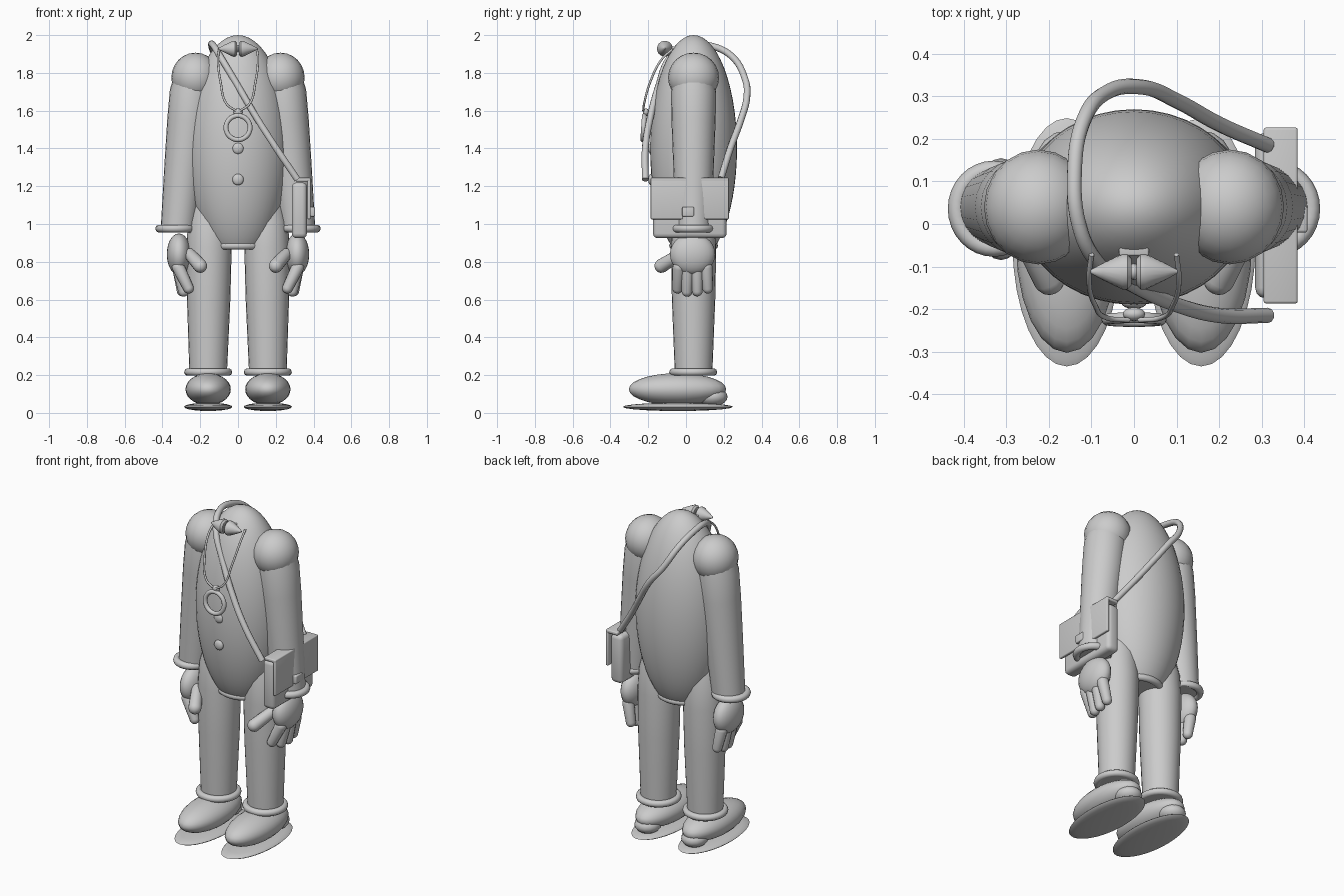
import bpy, bmesh, math
from mathutils import Vector, Matrix

if "Cube" in bpy.data.objects:
    bpy.data.objects.remove(bpy.data.objects["Cube"])

grey = bpy.data.materials.new("plain_grey")
grey.diffuse_color = (0.6, 0.6, 0.6, 1)
grey.use_nodes = True
grey.node_tree.nodes["Principled BSDF"].inputs["Base Color"].default_value = grey.diffuse_color


def finish(name, bm, angle=40):
    bmesh.ops.recalc_face_normals(bm, faces=bm.faces)
    me = bpy.data.meshes.new(name)
    bm.to_mesh(me)
    bm.free()
    ob = bpy.data.objects.new(name, me)
    bpy.context.collection.objects.link(ob)
    me.materials.append(grey)
    bpy.ops.object.select_all(action='DESELECT')
    ob.select_set(True)
    bpy.context.view_layer.objects.active = ob
    bpy.ops.object.shade_smooth_by_angle(angle=math.radians(angle))
    return ob


def ellipsoid(name, loc, size, seg=24, rings=14, cut=None):
    bm = bmesh.new()
    bmesh.ops.create_uvsphere(bm, u_segments=seg, v_segments=rings, radius=1)
    bmesh.ops.transform(bm, verts=bm.verts, matrix=Matrix.Translation(loc) @ Matrix.Diagonal((*size, 1)))
    if cut is not None:  # flat underside at this height
        r = bmesh.ops.bisect_plane(bm, geom=bm.verts[:] + bm.edges[:] + bm.faces[:],
                                   plane_co=(0, 0, cut), plane_no=(0, 0, -1), clear_outer=True)
        bmesh.ops.holes_fill(bm, edges=[e for e in bm.edges if e.is_boundary])
    return finish(name, bm)


def lathe(name, a, b, profile, seg=24, squash=1.0):
    """Revolve (fraction along a-b, radius) points round the line a-b."""
    a, b = Vector(a), Vector(b)
    q = (b - a).to_track_quat('Z', 'Y')
    bm = bmesh.new()
    loops = []
    for t, r in profile:
        loops.append([bm.verts.new(a.lerp(b, t) + q @ Vector(
            (r * squash * math.cos(2 * math.pi * i / seg), r * math.sin(2 * math.pi * i / seg), 0)))
            for i in range(seg)])
    for p, n in zip(loops, loops[1:]):
        for i in range(seg):
            j = (i + 1) % seg
            bm.faces.new((p[i], p[j], n[j], n[i]))
    bm.faces.new(loops[0][::-1])
    bm.faces.new(loops[-1])
    return finish(name, bm)


def capsule(name, a, b, r0, r1, seg=14):
    length = (Vector(b) - Vector(a)).length
    prof = []
    for k in range(6):
        u = math.radians(4 + 86 * k / 5)
        prof.append((-r0 * math.cos(u) / length, r0 * math.sin(u)))
    for k in range(6):
        u = math.radians(90 - 86 * k / 5)
        prof.append((1 + r1 * math.cos(u) / length, r1 * math.sin(u)))
    return lathe(name, a, b, prof, seg)


def ring(name, loc, rx, ry, r, tilt=(0, 0, 0), seg=32, sub=10):
    bm = bmesh.new()
    loops = []
    for i in range(seg):
        u = 2 * math.pi * i / seg
        loops.append([bm.verts.new((math.cos(u) * (rx + r * math.cos(v)), math.sin(u) * (ry + r * math.cos(v)),
                                    r * math.sin(v))) for v in [2 * math.pi * k / sub for k in range(sub)]])
    for i in range(seg):
        p, n = loops[i], loops[(i + 1) % seg]
        for k in range(sub):
            m = (k + 1) % sub
            bm.faces.new((p[k], n[k], n[m], p[m]))
    rot = Matrix.Rotation(tilt[1], 4, 'Y') @ Matrix.Rotation(tilt[0], 4, 'X')
    bmesh.ops.transform(bm, verts=bm.verts, matrix=Matrix.Translation(loc) @ rot)
    return finish(name, bm, 80)


def box(name, lo, hi, bevel):
    lo, hi = Vector(lo), Vector(hi)
    bm = bmesh.new()
    bmesh.ops.create_cube(bm, size=1)
    bmesh.ops.transform(bm, verts=bm.verts,
                        matrix=Matrix.Translation((lo + hi) / 2) @ Matrix.Diagonal((*(hi - lo), 1)))
    bmesh.ops.bevel(bm, geom=bm.edges[:], offset=bevel, segments=3, profile=0.5, affect='EDGES')
    return finish(name, bm)


def tube(name, pts, r):
    cu = bpy.data.curves.new(name, 'CURVE')
    cu.dimensions = '3D'
    cu.bevel_depth, cu.bevel_resolution, cu.resolution_u = r, 3, 6
    cu.use_fill_caps = True
    sp = cu.splines.new('BEZIER')
    sp.bezier_points.add(len(pts) - 1)
    for bp, p in zip(sp.bezier_points, pts):
        bp.co = p
        bp.handle_left_type = bp.handle_right_type = 'AUTO'
    cu.materials.append(grey)
    ob = bpy.data.objects.new(name, cu)
    bpy.context.collection.objects.link(ob)


# Egg-shaped body with hem ring and buttons
Y = 0.04
ellipsoid("body", (0, Y, 1.4), (0.27, 0.23, 0.6), 40, 28, cut=0.87)
ring("body_hem", (0, Y, 0.885), 0.125, 0.108, 0.021)
for z in (1.4, 1.235):
    ellipsoid("button", (0, -0.185, z), (0.03, 0.015, 0.03), 16, 10)

for s, side in ((-1, "right"), (1, "left")):
    # Arm
    ellipsoid(side + "_shoulder", (s * 0.225, Y, 1.775), (0.128, 0.135, 0.132), 20, 12)
    lathe(side + "_sleeve", (s * 0.232, Y, 1.8), (s * 0.318, Y, 0.96),
          [(0, 0.1), (0.12, 0.119), (0.3, 0.117), (0.6, 0.107), (1, 0.092)], 24)
    ring(side + "_cuff", (s * 0.33, 0.036, 0.976), 0.087, 0.092, 0.021)
    # Hand
    ellipsoid(side + "_palm", (s * 0.313, 0.035, 0.84), (0.064, 0.12, 0.11))
    for k, y in enumerate((-0.045, 0.005, 0.06, 0.115)):
        x = (0.262, 0.288, 0.296, 0.292)[k]
        tip = (0.66, 0.643, 0.645, 0.66)[k]
        capsule(side + "_finger", (s * 0.315, 0.035 + (y - 0.035) * 0.9, 0.77), (s * x, y, tip), 0.034, 0.028)
    capsule(side + "_thumb", (s * 0.255, -0.03, 0.84), (s * 0.2, -0.13, 0.778), 0.032, 0.037)
    # Leg
    lathe(side + "_trouser_leg", (s * 0.152, Y, 1.1), (s * 0.158, Y, 0.2),
          [(0, 0.09), (0.1, 0.112), (0.25, 0.12), (0.55, 0.115), (1, 0.099)], 24)
    ring(side + "_trouser_cuff", (s * 0.158, 0.038, 0.216), 0.107, 0.107, 0.02)
    # Shoe
    ellipsoid(side + "_shoe", (s * 0.158, -0.045, 0.125), (0.12, 0.258, 0.085), 24, 14)
    ellipsoid(side + "_heel", (s * 0.158, 0.14, 0.085), (0.075, 0.08, 0.05), 16, 10)
    ellipsoid(side + "_sole", (s * 0.158, -0.043, 0.032), (0.128, 0.292, 0.022), 32, 10)
    # Bow and neck cord
    lathe(side + "_bow_half", (s * 0.006, -0.112, 1.928), (s * 0.102, -0.112, 1.928),
          [(0, 0.032), (0.1, 0.042), (0.22, 0.042), (0.7, 0.02), (1, 0.004)], 18)
    tube(side + "_neck_cord", [(s * 0.1, -0.072, 1.925), (s * 0.106, -0.13, 1.87), (s * 0.092, -0.19, 1.75),
                               (s * 0.06, -0.222, 1.635), (s * 0.012, -0.226, 1.6)], 0.006)

# Bow knot and pendant
ellipsoid("bow_knot", (0, -0.112, 1.928), (0.012, 0.02, 0.02), 12, 8)
box("bow_tab", (-0.035, -0.075, 1.925), (0.035, -0.04, 1.94), 0.005)
ring("pendant_ring", (0, -0.225, 1.51), 0.064, 0.064, 0.013, (math.radians(86), 0, 0))
ellipsoid("pendant_loop", (0, -0.212, 1.592), (0.026, 0.016, 0.02), 16, 10)

# Shoulder bag
box("bag_body", (0.285, -0.175, 0.925), (0.365, 0.215, 1.22), 0.025)
box("bag_flap_top", (0.305, -0.187, 1.225), (0.385, 0.227, 1.245), 0.006)
box("bag_flap_front", (0.367, -0.187, 1.025), (0.385, 0.227, 1.245), 0.006)
box("bag_clasp", (0.38, -0.02, 1.04), (0.408, 0.042, 1.09), 0.006)

# Bag strap round the neck
tube("bag_strap", [(0.315, -0.215, 1.235), (0.2, -0.215, 1.405), (0.1, -0.19, 1.56), (0.0, -0.145, 1.73),
                   (-0.09, -0.085, 1.88), (-0.13, 0.0, 1.945), (-0.14, 0.12, 1.945), (-0.12, 0.24, 1.89),
                   (-0.06, 0.312, 1.77), (0.02, 0.322, 1.67), (0.1, 0.29, 1.55), (0.2, 0.235, 1.4),
                   (0.315, 0.185, 1.24)], 0.018)
